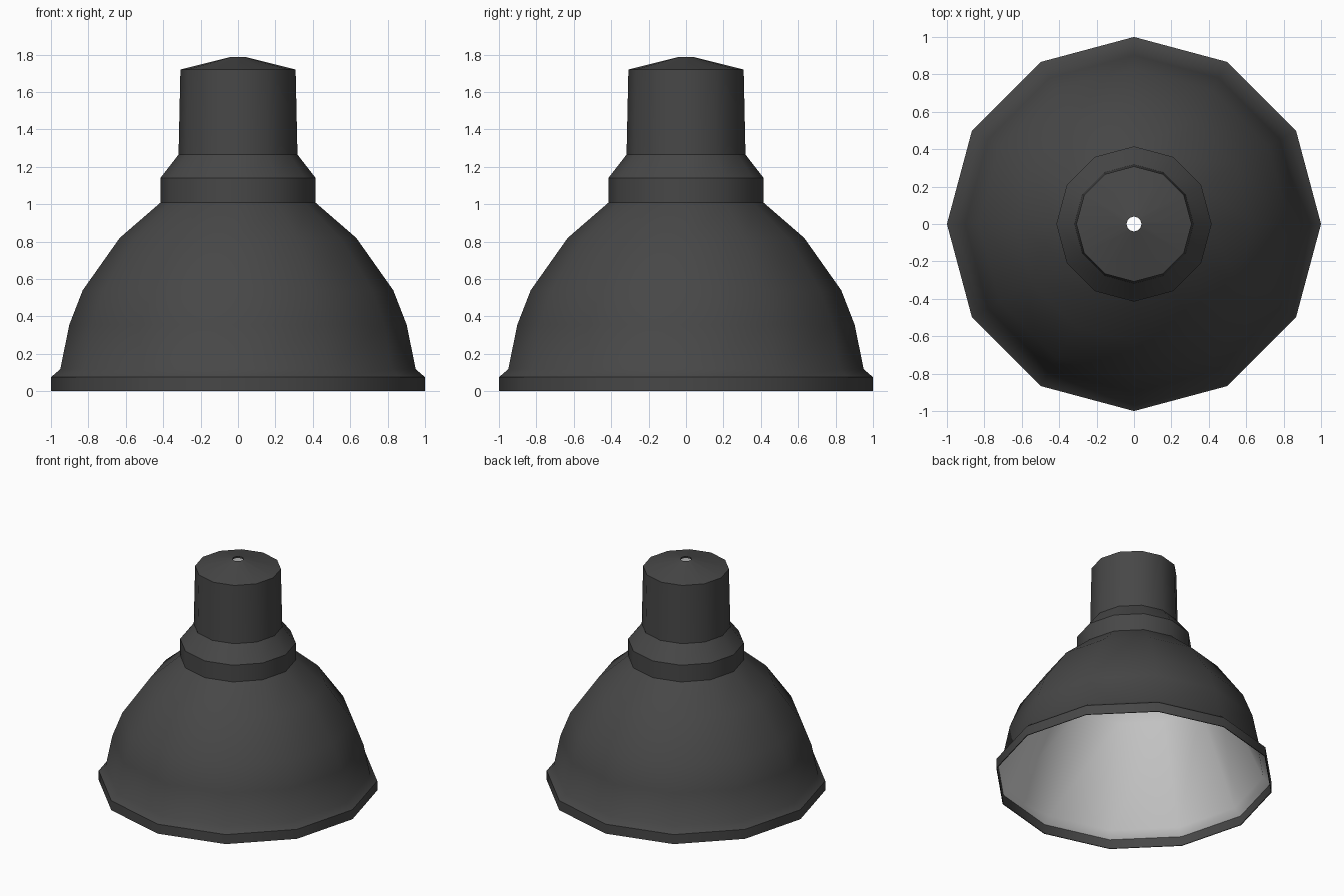
import bpy, bmesh
from math import cos, sin, tau

cube = bpy.data.objects.get("Cube")
if cube:
    bpy.data.objects.remove(cube, do_unlink=True)

SIDES = 12
WALL = 0.006


def material(name, value):
    mat = bpy.data.materials.new(name)
    mat.use_nodes = True
    colour = (value, value, value, 1)
    mat.diffuse_color = colour
    bsdf = mat.node_tree.nodes["Principled BSDF"]
    bsdf.inputs["Base Color"].default_value = colour
    bsdf.inputs["Roughness"].default_value = 0.6
    return mat


def lathe(name, profile, mat):
    """Turn (radius, height, sharp) points about z; faces point to the right of travel."""
    bm = bmesh.new()
    rings = []
    for r, z, _ in profile:
        rings.append([bm.verts.new((r * cos(tau * i / SIDES), r * sin(tau * i / SIDES), z))
                      for i in range(SIDES)])
    for lower, upper in zip(rings, rings[1:]):
        for i in range(SIDES):
            j = (i + 1) % SIDES
            bm.faces.new((lower[i], lower[j], upper[j], upper[i])).smooth = True
    # Crisp creases run round the marked rings only
    for ring, (_, _, sharp) in zip(rings, profile):
        for i in range(SIDES):
            edge = bm.edges.get((ring[i], ring[(i + 1) % SIDES]))
            edge.smooth = not sharp
    mesh = bpy.data.meshes.new(name)
    bm.to_mesh(mesh)
    bm.free()
    mesh.materials.append(mat)
    obj = bpy.data.objects.new(name, mesh)
    bpy.context.collection.objects.link(obj)
    return obj


charcoal = material("charcoal enamel", 0.063)
white = material("pale reflector", 0.75)

# Outer shell: rim folded under, then rim, bell, collar, neck and cap with a cable hole
lathe("lamp_shade", [
    (1 - WALL, 0.075, True),
    (1 - WALL, 0, True),
    (1, 0, True),
    (1, 0.075, True),
    (0.95, 0.118, False),
    (0.902, 0.355, False),
    (0.83, 0.54, False),
    (0.632, 0.82, False),
    (0.415, 1.008, True),
    (0.415, 1.14, True),
    (0.318, 1.265, True),
    (0.308, 1.72, True),
    (0.04, 1.787, True),
    (0.04, 1.775, True),
], charcoal)

# Pale lining, facing inwards: down the neck, then a straight cone that meets the rim
lathe("reflector_lining", [
    (0.04, 1.775, True),
    (0.298, 1.71, True),
    (0.308, 1.262, True),
    (0.405, 1.137, True),
    (0.405, 1.003, True),
    (0.618, 0.82, False),
    (0.938, 0.118, False),
    (1 - WALL, 0.073, True),
], white)
